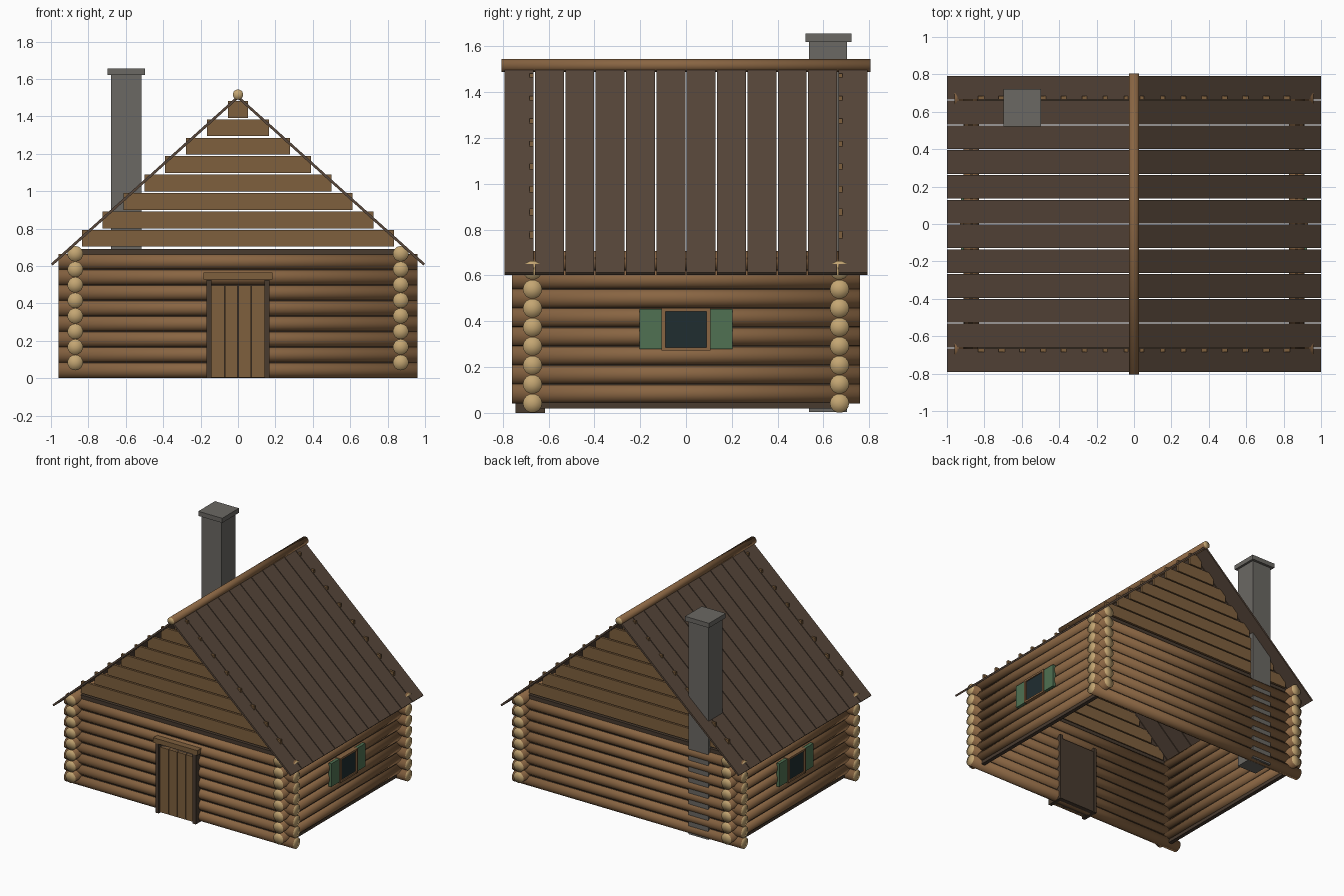
import bpy, bmesh, math
from mathutils import Matrix, Vector

cube = bpy.data.objects.get("Cube")
if cube:
    bpy.data.objects.remove(cube, do_unlink=True)


def material(name, rgb):
    mat = bpy.data.materials.new(name)
    mat.use_nodes = True
    mat.diffuse_color = (*rgb, 1)
    bsdf = next(n for n in mat.node_tree.nodes if n.type == 'BSDF_PRINCIPLED')
    bsdf.inputs["Base Color"].default_value = (*rgb, 1)
    return mat


BARK = material("log_brown", (0.25, 0.13, 0.055))
TAN = material("cut_wood_tan", (0.55, 0.38, 0.17))
PLANK = material("plank_brown", (0.21, 0.115, 0.047))
ROOF = material("roof_brown", (0.095, 0.062, 0.042))
DARK = material("dark_trim", (0.065, 0.043, 0.028))
STONE = material("chimney_grey", (0.145, 0.138, 0.125))
GREEN = material("shutter_green", (0.08, 0.165, 0.085))
GLASS = material("dark_glass", (0.014, 0.026, 0.03))


def finish(name, bm, *mats):
    mesh = bpy.data.meshes.new(name)
    bm.to_mesh(mesh)
    bm.free()
    for mat in mats:
        mesh.materials.append(mat)
    obj = bpy.data.objects.new(name, mesh)
    bpy.context.collection.objects.link(obj)
    return obj


def box(name, mat, x, y, z, turn=None):
    """Box spanning the x, y and z ranges, optionally transformed."""
    bm = bmesh.new()
    spans = (x, y, z)
    centre = Vector([(a + b) / 2 for a, b in spans])
    size = [abs(b - a) for a, b in spans]
    bmesh.ops.create_cube(bm, size=1, matrix=Matrix.Translation(centre) @ Matrix.Diagonal((*size, 1)))
    if turn:
        bm.transform(turn)
    return finish(name, bm, mat)


def log(name, axis, centre, length, radius):
    """Round log along an axis with pale cut ends, softly shaded all over."""
    bm = bmesh.new()
    bmesh.ops.create_cone(bm, cap_ends=True, cap_tris=True, segments=14,
                          radius1=radius, radius2=radius, depth=length)
    bm.normal_update()
    for f in bm.faces:
        f.smooth = True
        f.material_index = 1 if abs(f.normal.z) > 0.9 else 0
    turn = Vector((0, 0, 1)).rotation_difference(Vector(axis)).to_matrix().to_4x4()
    bm.transform(Matrix.Translation(centre) @ turn)
    return finish(name, bm, BARK, TAN)


WALL_X, WALL_Y, R, STEP = 0.87, 0.67, 0.042, 0.083
ROWS = 8

# Interlocking log walls with a dark filler core
for s, end in ((-1, "front"), (1, "back")):
    for i in range(ROWS):
        log(f"{end}_wall_log_{i + 1}", (1, 0, 0), (0, s * WALL_Y, R + i * STEP), 1.92, R)
    box(f"{end}_wall_filler", DARK, (-WALL_X, WALL_X),
        (s * WALL_Y - 0.015, s * WALL_Y + 0.015), (0.02, 0.69))
for s, side in ((-1, "right"), (1, "left")):
    for i in range(ROWS):
        log(f"{side}_wall_log_{i + 1}", (0, 1, 0), (s * WALL_X, 0, 2 * R + i * STEP), 1.52, R)
    box(f"{side}_wall_filler", DARK, (s * WALL_X - 0.015, s * WALL_X + 0.015),
        (-WALL_Y, WALL_Y), (0.02, 0.69))

# Stepped gable planks
for s, end in ((-1, "front"), (1, "back")):
    for i in range(8):
        half = 0.835 - i * 0.1115
        z = 0.703 + i * 0.0985
        box(f"{end}_gable_plank_{i + 1}", PLANK, (-half, half),
            (s * 0.675 - 0.009, s * 0.675 + 0.009), (z, z + 0.09))

# Roof boards on both slopes
RIDGE_Z, EAVE_X, EAVE_Z = 1.503, 0.995, 0.608
slope = math.atan2(RIDGE_Z - EAVE_Z, EAVE_X)
run = math.hypot(EAVE_X, RIDGE_Z - EAVE_Z)
PITCH = 0.1325
for s, side in ((-1, "right"), (1, "left")):
    turn = Matrix.Translation((0, 0, RIDGE_Z)) @ Matrix.Rotation(s * slope, 4, 'Y')
    for i in range(12):
        y = (i - 6) * PITCH
        box(f"{side}_roof_board_{i + 1}", ROOF, (0, s * run),
            (y + 0.003, y + PITCH - 0.003), (-0.007, 0.007), turn)
log("ridge_log", (0, 1, 0), (0, 0, 1.516), 1.61, 0.028)

# Chimney rising through the back wall
box("chimney_stack", STONE, (-0.68, -0.515), (0.537, 0.703), (0.004, 1.625))
box("chimney_cap", STONE, (-0.698, -0.498), (0.522, 0.722), (1.62, 1.655))

# Door, posts and lintel
box("door_backing", DARK, (-0.145, 0.145), (-0.712, -0.62), (0.004, 0.497))
for i in range(4):
    x = (i - 2) * 0.0715
    box(f"door_plank_{i + 1}", PLANK, (x + 0.0015, x + 0.07), (-0.728, -0.7), (0.004, 0.497))
for s, side in ((-1, "right"), (1, "left")):
    box(f"{side}_door_post", DARK, (s * 0.142, s * 0.168), (-0.745, -0.615), (0, 0.525))
box("door_lintel", PLANK, (-0.185, 0.185), (-0.75, -0.66), (0.528, 0.565))

# Shuttered window on each side wall
for s, side in ((-1, "right"), (1, "left")):
    box(f"{side}_window_glass", GLASS, (s * 0.90, s * 0.922), (-0.095, 0.095), (0.28, 0.45))
    for t, part in ((-1, "front"), (1, "back")):
        box(f"{side}_window_{part}_jamb", BARK, (s * 0.895, s * 0.932),
            (t * 0.09, t * 0.106), (0.272, 0.457))
        box(f"{side}_{part}_shutter", GREEN, (s * 0.90, s * 0.924),
            (t * 0.106, t * 0.204), (0.279, 0.454))
    for part, z in (("sill", 0.272), ("head", 0.443)):
        box(f"{side}_window_{part}", BARK, (s * 0.895, s * 0.931), (-0.09, 0.09), (z, z + 0.014))
